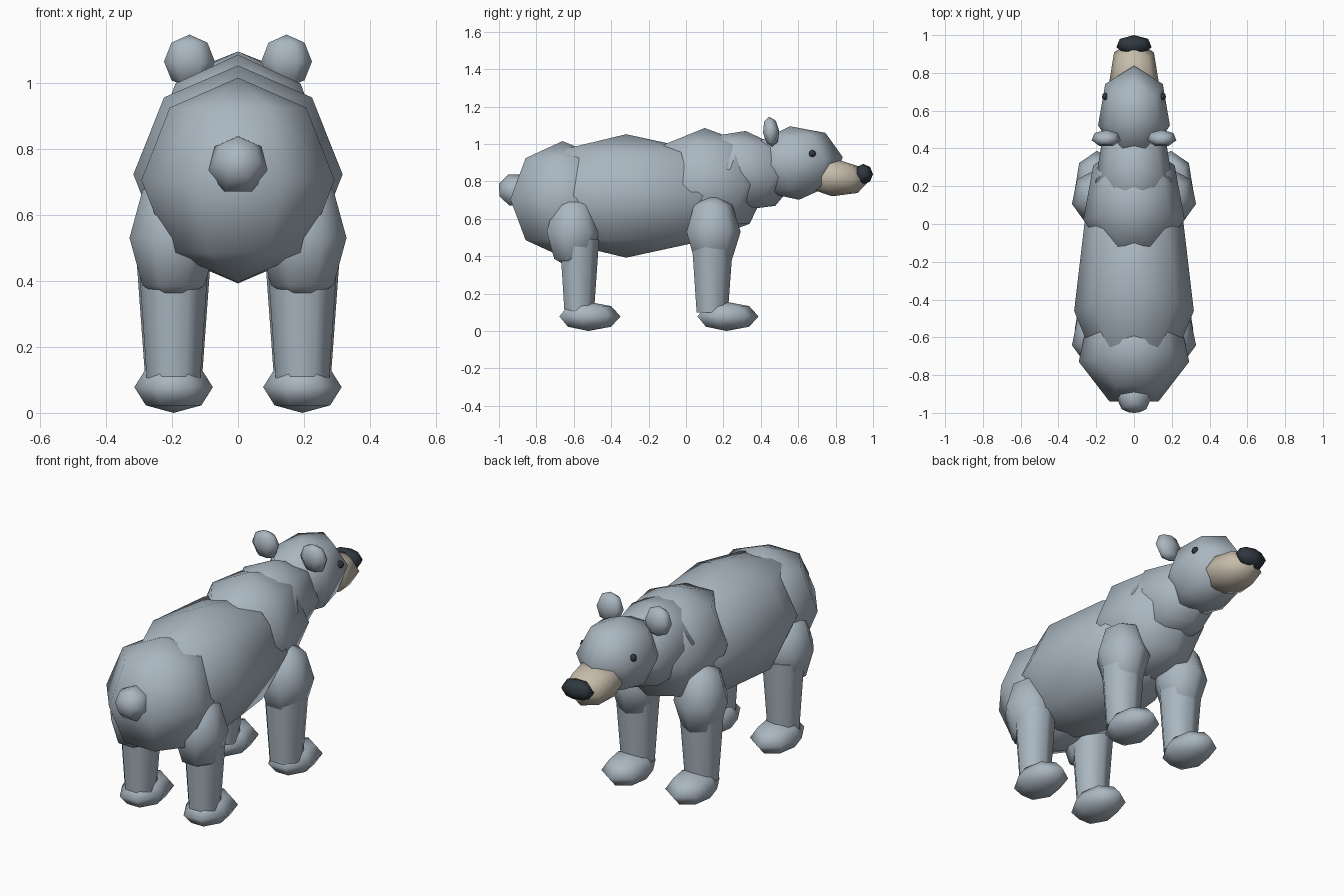
import bpy, bmesh, math
from mathutils import Matrix, Vector

cube = bpy.data.objects.get("Cube")
if cube:
    bpy.data.objects.remove(cube, do_unlink=True)

SIDES = 7


def material(name, rgb):
    mat = bpy.data.materials.new(name)
    mat.use_nodes = True
    mat.diffuse_color = (*rgb, 1)
    bsdf = mat.node_tree.nodes["Principled BSDF"]
    bsdf.inputs["Base Color"].default_value = (*rgb, 1)
    bsdf.inputs["Roughness"].default_value = 0.9
    return mat


FUR = material("grey fur", (0.40, 0.47, 0.53))
MUZZLE = material("beige muzzle", (0.56, 0.50, 0.40))
DARK = material("dark nose", (0.028, 0.038, 0.048))


def point_forward(bm):
    """Turn the mesh about z so one corner of its widest ring faces +y."""
    corner = max(bm.verts, key=lambda v: v.co.xy.length).co
    turn = math.pi / 2 - math.atan2(corner.y, corner.x)
    bmesh.ops.rotate(bm, verts=bm.verts, cent=(0, 0, 0),
                     matrix=Matrix.Rotation(turn, 3, 'Z'))


def finish(bm, name, mat, location, pitch=0):
    bmesh.ops.rotate(bm, verts=bm.verts, cent=(0, 0, 0),
                     matrix=Matrix.Rotation(math.radians(pitch), 3, 'X'))
    mesh = bpy.data.meshes.new(name)
    bm.to_mesh(mesh)
    bm.free()
    mesh.materials.append(mat)
    obj = bpy.data.objects.new(name, mesh)
    obj.location = location
    bpy.context.collection.objects.link(obj)
    return obj


def blob(name, mat, location, radii, pitch=0):
    """Smooth low-poly ellipsoid with a flat-sided back and a pointed front."""
    bm = bmesh.new()
    bmesh.ops.create_uvsphere(bm, u_segments=SIDES, v_segments=4, radius=1)
    point_forward(bm)
    bmesh.ops.scale(bm, verts=bm.verts, vec=Vector(radii))
    for face in bm.faces:
        face.smooth = True
    return finish(bm, name, mat, location, pitch)


def shin(name, x, y, bottom, top, low_radius, high_radius):
    """Tapered lower leg with smooth sides and flat caps."""
    bm = bmesh.new()
    bmesh.ops.create_cone(bm, cap_ends=True, segments=SIDES, radius1=low_radius,
                          radius2=high_radius, depth=top - bottom)
    point_forward(bm)
    for face in bm.faces:
        face.smooth = len(face.verts) == 4
    for edge in bm.edges:
        edge.smooth = all(face.smooth for face in edge.link_faces)
    return finish(bm, name, FUR, (x, y, (bottom + top) / 2))


# Torso
blob("body", FUR, (0, -0.32, 0.722), (0.325, 0.63, 0.33))
blob("rump", FUR, (0, -0.66, 0.705), (0.30, 0.31, 0.31))
blob("chest", FUR, (0, 0.10, 0.785), (0.275, 0.34, 0.30))
blob("neck", FUR, (0, 0.285, 0.855), (0.21, 0.31, 0.217), -9)
blob("tail", FUR, (0, -0.912, 0.75), (0.095, 0.095, 0.095), 68)

# Head
blob("head", FUR, (0, 0.58, 0.898), (0.195, 0.26, 0.198), 7)
blob("muzzle", MUZZLE, (0, 0.79, 0.82), (0.135, 0.19, 0.10), -5)
blob("nose", DARK, (0, 0.947, 0.838), (0.096, 0.053, 0.055))

# Paired parts
for side, s in (("left", 1), ("right", -1)):
    blob(side + "_ear", FUR, (s * 0.147, 0.453, 1.065), (0.079, 0.046, 0.081), 6)
    blob(side + "_eye", DARK, (s * 0.15, 0.675, 0.948), (0.02, 0.02, 0.02))
    x = s * 0.195
    # End of the body, thigh y, shin y, paw y, shin radius
    for end, thigh_y, shin_y, paw_y, r in (("front", 0.14, 0.136, 0.216, 0.088),
                                           ("hind", -0.608, -0.575, -0.522, 0.083)):
        leg = side + "_" + end
        blob(leg + "_thigh", FUR, (x, thigh_y, 0.53), (0.137, 0.152, 0.203))
        shin(leg + "_shin", x, shin_y, 0.10, 0.49, r, r * 1.33)
        blob(leg + "_paw", FUR, (x, paw_y, 0.078), (0.122, 0.172, 0.078))
